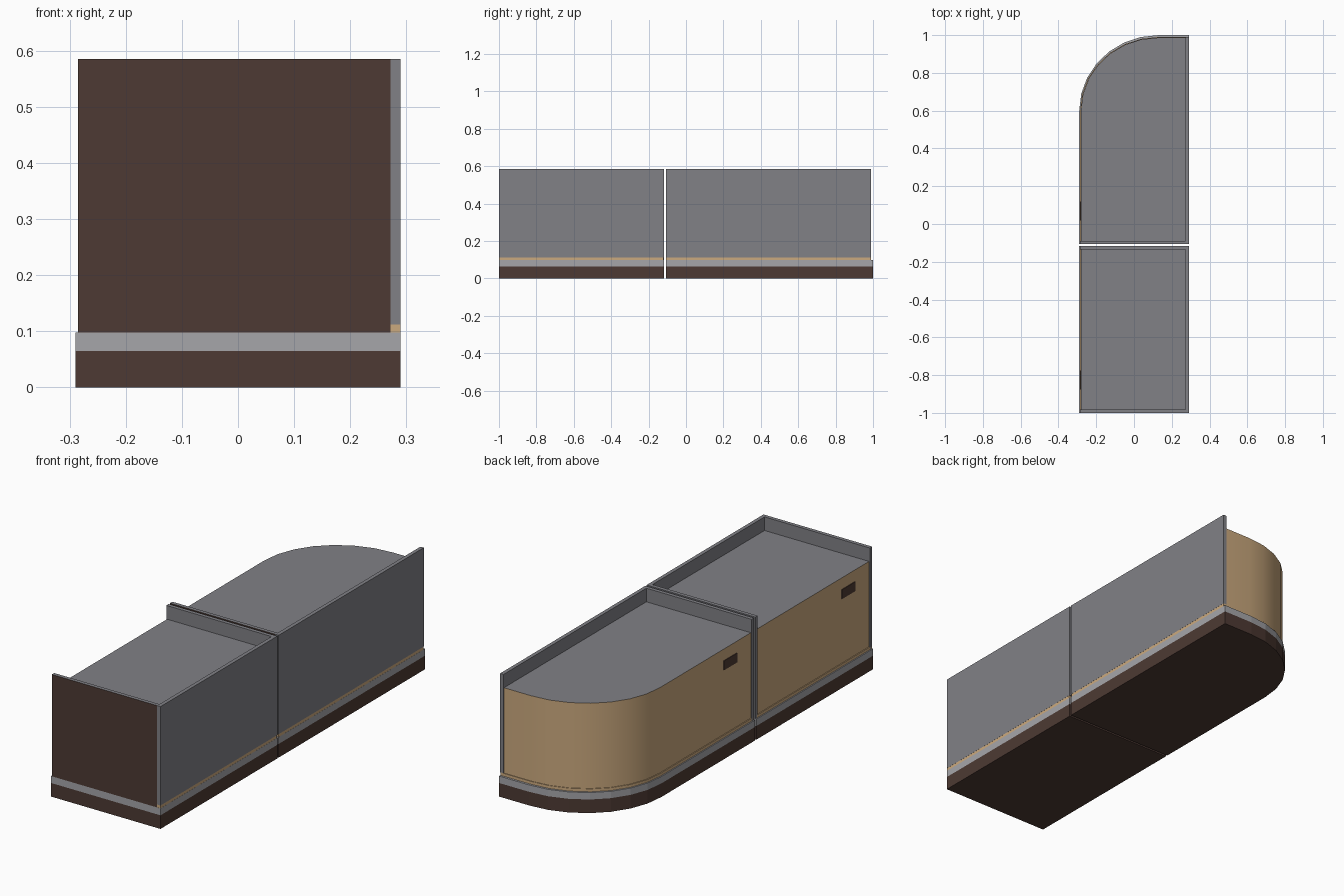
import bpy, bmesh, math

if "Cube" in bpy.data.objects:
    bpy.data.objects.remove(bpy.data.objects["Cube"])

def mat(name, c):
    m = bpy.data.materials.new(name)
    m.diffuse_color = (*c, 1)
    m.use_nodes = True
    m.node_tree.nodes["Principled BSDF"].inputs["Base Color"].default_value = m.diffuse_color
    return m

BROWN = mat("dark_brown", (0.075, 0.042, 0.033))
GREY = mat("panel_grey", (0.22, 0.22, 0.24))
LIGHT = mat("light_grey", (0.38, 0.38, 0.40))
TAN = mat("tan_wood", (0.60, 0.40, 0.21))

def prism(name, pts, z0, z1, mats, rule=None, smooth=False):
    """Extrude a counter-clockwise outline; rule(normal) picks the material."""
    bm = bmesh.new()
    f = bm.faces.new([bm.verts.new((x, y, z0)) for x, y in pts])
    r = bmesh.ops.extrude_face_region(bm, geom=[f])
    for v in r["geom"]:
        if isinstance(v, bmesh.types.BMVert):
            v.co.z = z1
    bmesh.ops.recalc_face_normals(bm, faces=bm.faces)
    bm.normal_update()
    for f in bm.faces:
        if rule:
            f.material_index = rule(f.normal)
    me = bpy.data.meshes.new(name)
    bm.to_mesh(me)
    bm.free()
    for m in mats:
        me.materials.append(m)
    ob = bpy.data.objects.new(name, me)
    bpy.context.collection.objects.link(ob)
    if smooth:
        bpy.context.view_layer.objects.active = ob
        ob.select_set(True)
        bpy.ops.object.shade_smooth_by_angle(angle=math.radians(35))
        ob.select_set(False)
    return ob

def rect(x0, x1, y0, y1):
    return [(x0, y0), (x1, y0), (x1, y1), (x0, y1)]

def outline(x0, x1, y0, y1, rounded, inset=0.0, n=7):
    """Footprint, optionally with a large rounded back left corner."""
    if not rounded:
        return rect(x0, x1, y0, y1)
    pts = [(x0, y0), (x1, y0), (x1, y1)]
    cx, cy = 0.13, 0.60
    for i in range(n + 1):
        a = math.pi / 2 * (1 + i / n)
        pts.append((cx + (cx - x0) * math.cos(a), cy + (y1 - cy) * math.sin(a)))
    return pts

TOP, SLAB, PLINTH, BAND, SKIRT = 0.585, 0.520, 0.065, 0.098, 0.112
T = 0.018

def counter(tag, y0, y1, rounded):
    # plinth and kick band
    prism(tag + "_plinth", outline(-0.29, 0.29, y0, y1, rounded), 0, PLINTH, [BROWN])
    prism(tag + "_kick_band", outline(-0.29, 0.29, y0, y1, rounded), PLINTH, BAND, [LIGHT])
    yb = y1 - 0.010 if rounded else y1 - 0.004
    # tan skirt and cabinet body with grey worktop
    prism(tag + "_skirt", outline(-0.285, 0.2895, y0 + 0.001, yb, rounded),
          BAND, SKIRT, [TAN], smooth=True)
    prism(tag + "_body", outline(-0.281, 0.28, y0 + 0.004, yb - 0.003, rounded),
          BAND, SLAB, [TAN, GREY], lambda n: 1 if n.z > 0.9 else 0, True)
    # tall side panel
    prism(tag + "_side_panel", rect(0.272, 0.29, y0, yb if rounded else y1),
          SKIRT, TOP, [GREY])
    # end panels, brown on the outer front face
    prism(tag + "_front_end_panel", rect(-0.285, 0.272, y0, y0 + T), BAND, TOP,
          [GREY, BROWN], lambda n: 1 if n.y < -0.9 else 0)
    if not rounded:
        prism(tag + "_back_end_panel", rect(-0.285, 0.272, y1 - T, y1), BAND, TOP, [GREY])
    # small dark plate on the staff side
    prism(tag + "_handle_plate", rect(-0.284, -0.280, y0 + 0.125, y0 + 0.225),
          0.42, 0.465, [BROWN])

counter("straight_counter", -1.0, -0.117, False)
counter("rounded_counter", -0.107, 1.0, True)
